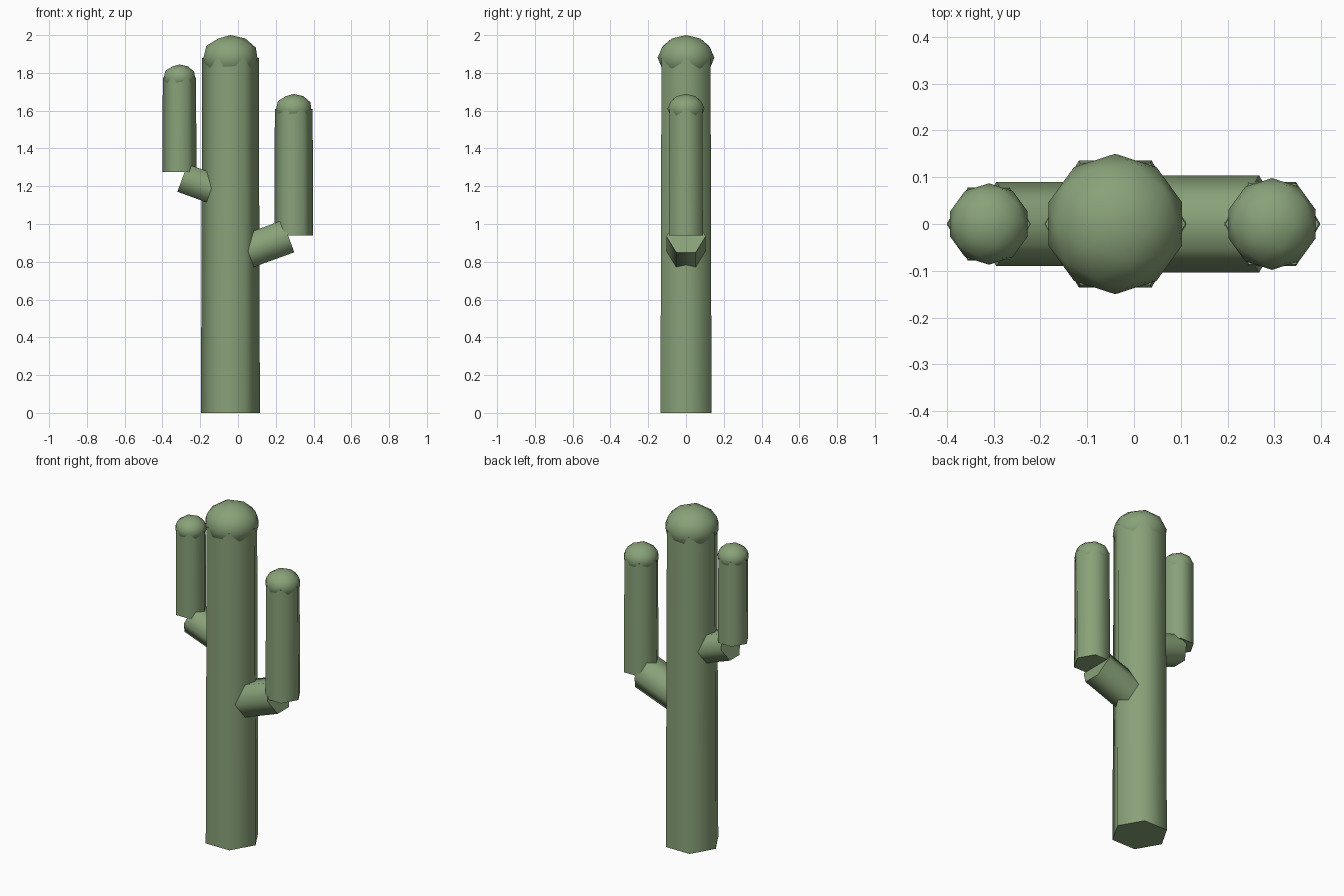
import bpy, bmesh
from math import cos, sin, pi, radians
from mathutils import Vector, Matrix

if "Cube" in bpy.data.objects:
    bpy.data.objects.remove(bpy.data.objects["Cube"])

green = bpy.data.materials.new("cactus_green")
green.diffuse_color = (0.25, 0.36, 0.19, 1)
green.use_nodes = True
green.node_tree.nodes["Principled BSDF"].inputs["Base Color"].default_value = green.diffuse_color


def finish(bm, name):
    bmesh.ops.recalc_face_normals(bm, faces=bm.faces)
    mesh = bpy.data.meshes.new(name)
    bm.to_mesh(mesh)
    bm.free()
    ob = bpy.data.objects.new(name, mesh)
    bpy.context.collection.objects.link(ob)
    mesh.materials.append(green)
    bpy.ops.object.select_all(action='DESELECT')
    ob.select_set(True)
    bpy.context.view_layer.objects.active = ob
    bpy.ops.object.shade_smooth_by_angle(angle=radians(65))
    return ob


def hex_stem(name, start, end, r0, r1, corner):
    """Six-sided tapered stem with one corner pointing along 'corner'."""
    start, end, u = Vector(start), Vector(end), Vector(corner)
    v = (end - start).normalized().cross(u)
    bm = bmesh.new()
    rings = [[bm.verts.new(c + r * (cos(k * pi / 3) * u + sin(k * pi / 3) * v))
              for k in range(6)] for c, r in ((start, r0), (end, r1))]
    for k in range(6):
        j = (k + 1) % 6
        bm.faces.new((rings[0][k], rings[0][j], rings[1][j], rings[1][k]))
    bm.faces.new(rings[0])
    bm.faces.new(rings[1])
    return finish(bm, name)


def dome(name, x, z, r):
    """Slightly squashed low-poly ball closing a stem."""
    bm = bmesh.new()
    m = Matrix.Translation((x, 0, z)) @ Matrix.Diagonal((1, 1, 0.8, 1))
    bmesh.ops.create_icosphere(bm, subdivisions=2, radius=r, matrix=m)
    return finish(bm, name)


# Upright stems with their domes: name, x, bottom, top, bottom radius, top radius, dome radius
for name, x, z0, z1, r0, r1, rd in (
        ("trunk", -0.04, 0.0, 1.88, 0.156, 0.15, 0.15),
        ("right_arm", 0.295, 0.94, 1.61, 0.103, 0.10, 0.098),
        ("left_arm", -0.31, 1.275, 1.775, 0.09, 0.088, 0.087)):
    hex_stem(name, (x, 0, z0), (x, 0, z1), r0, r1, (1, 0, 0))
    dome(name + "_dome", x, z1, rd)

# Tilted elbows joining the arms to the trunk: name, outer end x, z, side, length, radius
for name, x, z, side, length, r in (
        ("right_elbow", 0.267, 0.935, 1, 0.26, 0.104),
        ("left_elbow", -0.294, 1.244, -1, 0.22, 0.09)):
    a = radians(20)
    inner = (x - side * length * cos(a), 0, z - side * side * length * sin(a)
             if side > 0 else z - length * sin(a))
    hex_stem(name, inner, (x, 0, z), r, r, (0, 1, 0))
